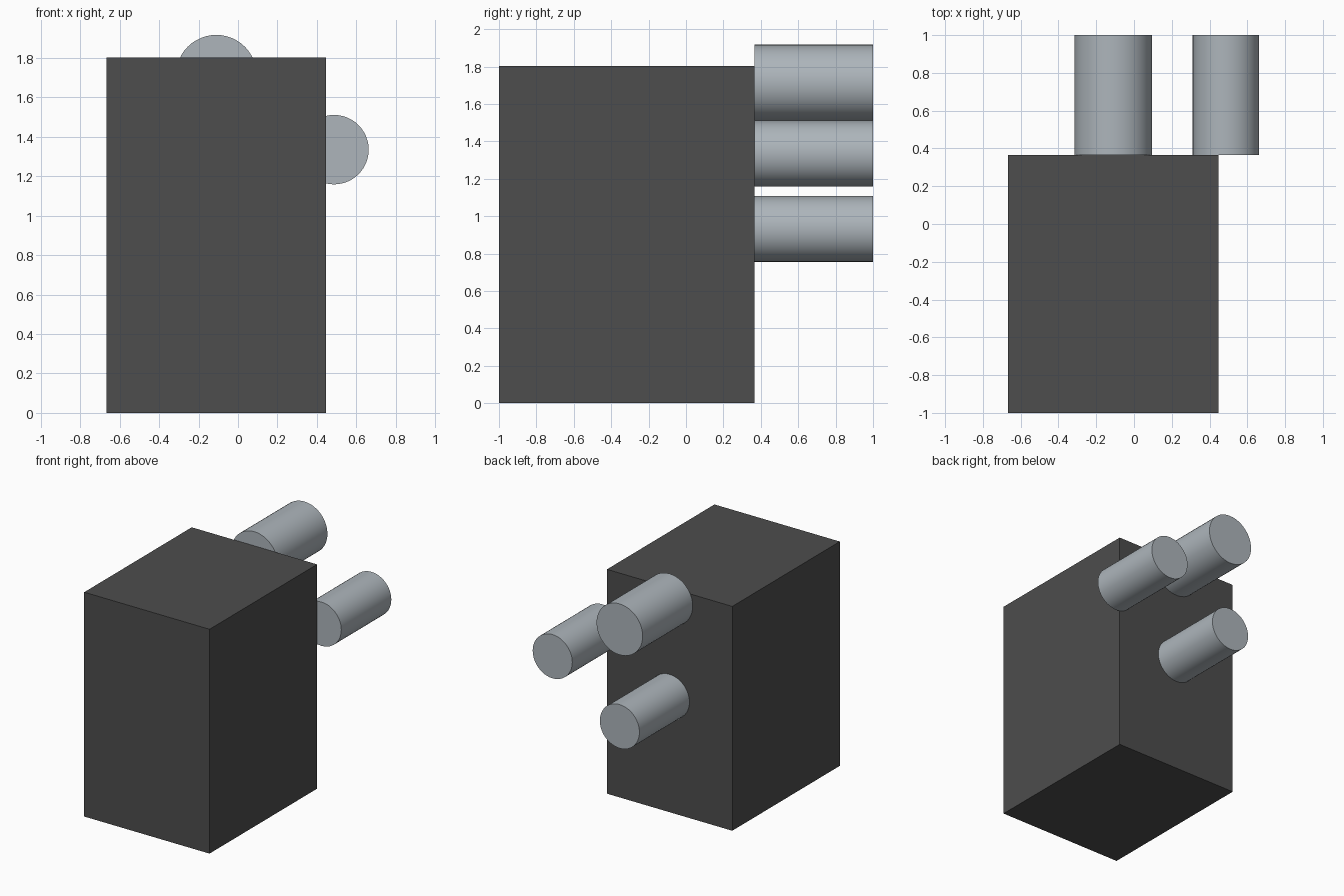
import bpy
import math

cube = bpy.data.objects.get("Cube")
if cube:
    bpy.data.objects.remove(cube, do_unlink=True)


def make_material(name, srgb):
    # Convert display values to linear
    rgb = [((c / 255 + 0.055) / 1.055) ** 2.4 for c in srgb]
    mat = bpy.data.materials.new(name)
    mat.use_nodes = True
    mat.diffuse_color = (*rgb, 1)
    mat.node_tree.nodes["Principled BSDF"].inputs["Base Color"].default_value = (*rgb, 1)
    return mat


dark_grey = make_material("dark grey", (77, 77, 77))
light_grey = make_material("light blue grey", (173, 181, 187))

X0, X1 = -0.667, 0.447
Y0, Y1 = -1.0, 0.365
HEIGHT = 1.803

# Main box body
bpy.ops.mesh.primitive_cube_add(size=1, location=((X0 + X1) / 2, (Y0 + Y1) / 2, HEIGHT / 2))
body = bpy.context.object
body.name = "body"
body.scale = (X1 - X0, Y1 - Y0, HEIGHT)
bpy.ops.object.transform_apply(location=False, rotation=False, scale=True)
body.data.materials.append(dark_grey)


def rear_peg(name, x, z, radius):
    # Capped cylinder running from the back face to the rear limit
    bpy.ops.mesh.primitive_cylinder_add(
        vertices=48, radius=radius, depth=1 - Y1,
        location=(x, (1 + Y1) / 2, z), rotation=(math.pi / 2, 0, 0))
    peg = bpy.context.object
    peg.name = name
    peg.data.materials.append(light_grey)
    bpy.ops.object.shade_smooth_by_angle(angle=math.radians(30))


# Three pegs on the back face
rear_peg("upper_peg", -0.11, 1.712, 0.205)
rear_peg("side_peg", 0.487, 1.335, 0.176)
rear_peg("lower_peg", -0.11, 0.932, 0.176)
